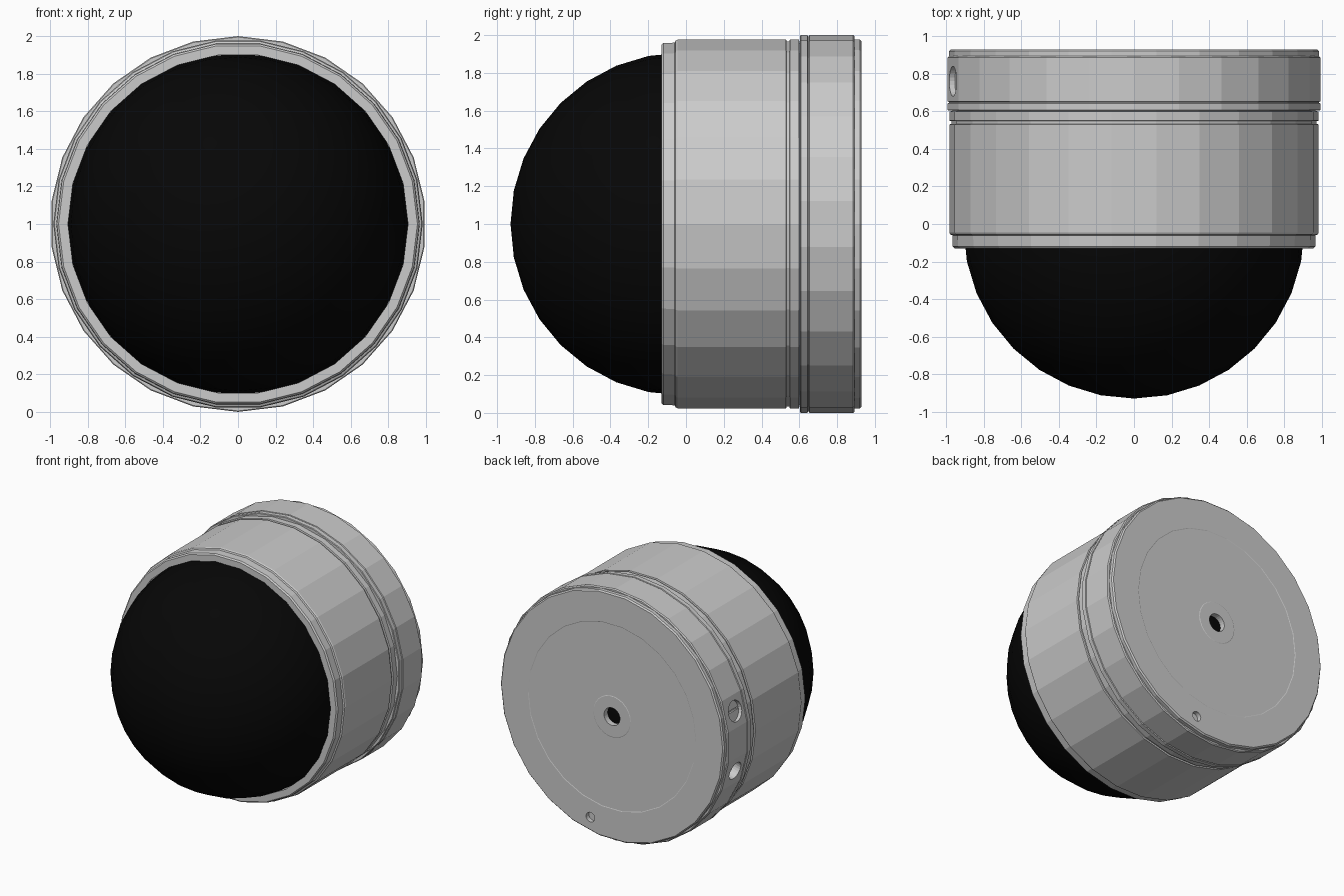
import bpy, bmesh, math
from mathutils import Vector, Matrix

if "Cube" in bpy.data.objects:
    bpy.data.objects.remove(bpy.data.objects["Cube"])

SIDES = 26


def add(name, bm):
    bmesh.ops.recalc_face_normals(bm, faces=bm.faces)
    mesh = bpy.data.meshes.new(name)
    bm.to_mesh(mesh)
    bm.free()
    ob = bpy.data.objects.new(name, mesh)
    bpy.context.collection.objects.link(ob)
    return ob


def lathe(name, profile, phase=0.0):
    """Revolve a closed (y, radius) section around the horizontal axis at z = 1."""
    bm = bmesh.new()
    rings = []
    for i in range(SIDES):
        a = phase + i * math.tau / SIDES
        rings.append([bm.verts.new((r * math.cos(a), y, 1 + r * math.sin(a)))
                      for y, r in profile])
    n = len(profile)
    for i in range(SIDES):
        p, q = rings[i], rings[(i + 1) % SIDES]
        for j in range(n):
            k = (j + 1) % n
            bm.faces.new((p[j], p[k], q[k], q[j]))
    return add(name, bm)


def cut(part, cutter):
    cutter.hide_render = True
    mod = part.modifiers.new("cut", 'BOOLEAN')
    mod.operation = 'DIFFERENCE'
    mod.solver = 'EXACT'
    mod.object = cutter
    bpy.context.view_layer.objects.active = part
    bpy.ops.object.modifier_apply(modifier=mod.name)
    bpy.data.objects.remove(cutter)


def drill(part, surface, outward, r_in, r_out, depth):
    """Cut a round (or tapered) pocket whose mouth lies at the surface point."""
    d = Vector(outward).normalized()
    over = depth  # cutter extends the same distance outside
    bm = bmesh.new()
    bmesh.ops.create_cone(bm, cap_ends=True, segments=24, radius1=r_in,
                          radius2=2 * r_out - r_in, depth=depth + over)
    rot = d.to_track_quat('Z', 'Y').to_matrix().to_4x4()
    bm.transform(Matrix.Translation(Vector(surface)) @ rot)
    cut(part, add("cutter", bm))


# Main housing: front lip, barrel, groove and rear band
lathe("barrel", [
    (-0.13, 0.905), (-0.13, 0.955), (-0.12, 0.965), (-0.06, 0.967),
    (-0.055, 0.978), (-0.045, 0.983), (0.53, 0.983), (0.533, 0.972),
    (0.547, 0.972), (0.55, 0.983), (0.598, 0.983), (0.602, 0.965),
    (0.62, 0.965), (0.62, 0.91), (-0.05, 0.91)])

# Rear collar, turned half a facet against the barrel
collar = lathe("rear_collar", [
    (0.604, 0.90), (0.604, 0.995), (0.608, 1.0), (0.642, 1.0),
    (0.645, 0.993), (0.65, 0.993), (0.653, 1.0), (0.885, 1.0),
    (0.893, 0.992), (0.893, 0.90)], math.pi / 2)

# Back plate with centre hole and faint stepped rings
plate = lathe("back_plate", [
    (0.885, 0.07), (0.885, 0.975), (0.893, 0.984), (0.92, 0.984),
    (0.93, 0.974), (0.93, 0.74), (0.928, 0.735), (0.928, 0.165),
    (0.93, 0.16), (0.93, 0.07)])

# Two small screw pockets in the plate
for s in (1, -1):
    drill(plate, (-0.19 * s, 0.93, 1 + 0.85 * s), (0, 1, 0), 0.038, 0.038, 0.035)

# Cable socket (lower) and slotted screw recess (upper) on the left of the collar
facet = math.tau / SIDES
flat = math.cos(facet / 2)
for sign, steps in ((-1, ((0.085, 0.105, 0.03), (0.07, 0.07, 0.06))),
                    (1, ((0.08, 0.08, 0.03),))):
    d = Vector((-math.cos(facet), 0, sign * math.sin(facet)))
    spot = d * flat + Vector((0, 0.76, 1))
    for r_in, r_out, depth in steps:
        drill(collar, spot, d, r_in, r_out, depth)

# Slot in the upper screw
bm = bmesh.new()
bmesh.ops.create_cube(bm, size=1)
bm.transform(Matrix.Translation(d * (flat - 0.035) + Vector((0, 0.76, 1)))
             @ d.to_track_quat('Z', 'Y').to_matrix().to_4x4()
             @ Matrix.Rotation(math.pi / 2, 4, 'Z')
             @ Matrix.Diagonal((0.016, 0.14, 0.03, 1)))
cut(collar, add("slot_cutter", bm))

# Black ball lens, poles along the axis
bm = bmesh.new()
bmesh.ops.create_uvsphere(bm, u_segments=32, v_segments=16, radius=0.907)
bm.transform(Matrix.Translation((0, -0.022, 1)) @ Matrix.Rotation(math.pi / 2, 4, 'X'))
for f in bm.faces:
    f.smooth = True
dome = add("dome", bm)
black = bpy.data.materials.new("black")
black.diffuse_color = (0.002, 0.002, 0.002, 1)
black.use_nodes = True
black.node_tree.nodes["Principled BSDF"].inputs["Base Color"].default_value = black.diffuse_color
dome.data.materials.append(black)
